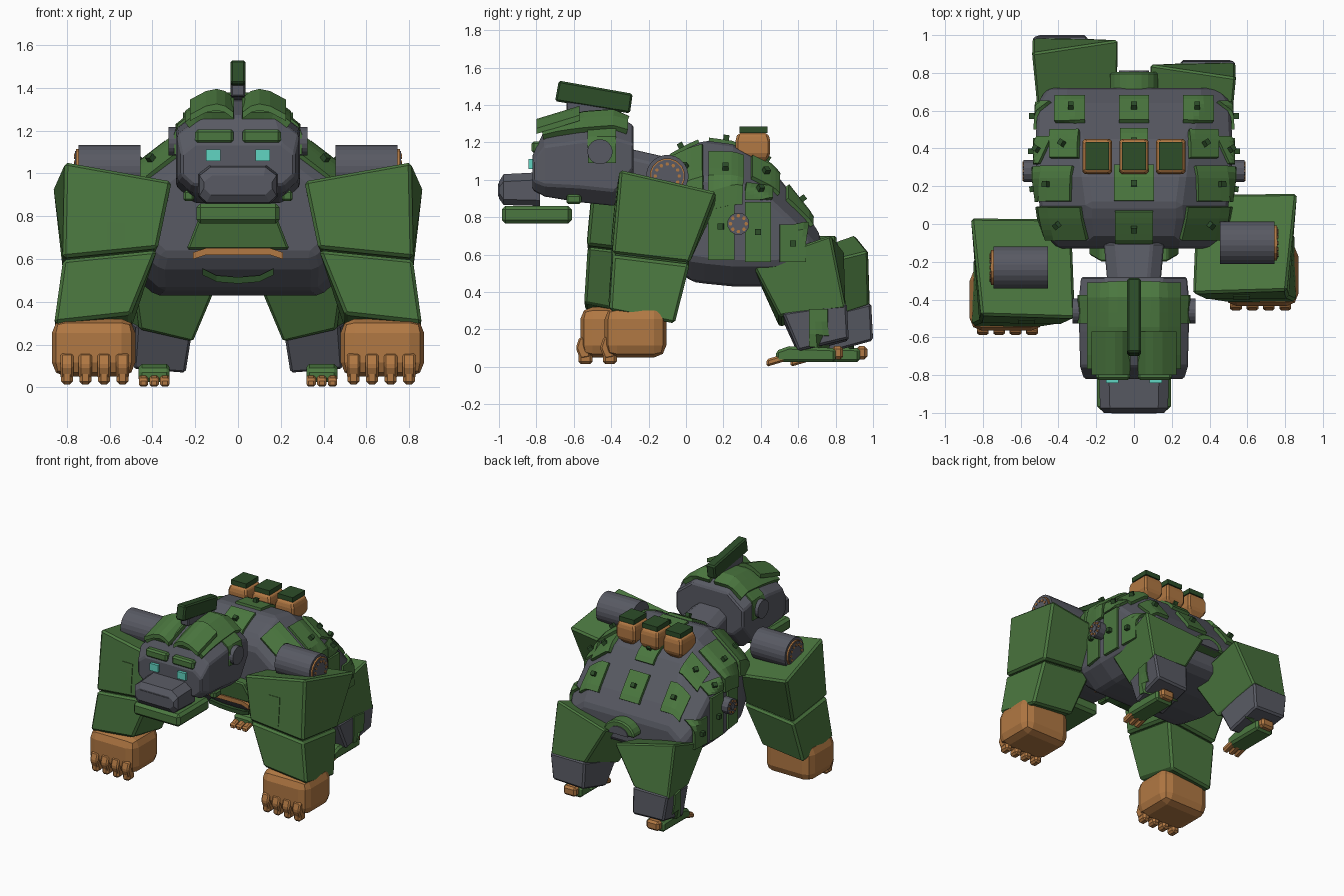
import bpy, bmesh, math
from mathutils import Vector, Matrix
from mathutils.bvhtree import BVHTree

if "Cube" in bpy.data.objects:
    bpy.data.objects.remove(bpy.data.objects["Cube"])


def mat(name, rgb):
    m = bpy.data.materials.new(name)
    m.diffuse_color = (*rgb, 1)
    m.use_nodes = True
    m.node_tree.nodes["Principled BSDF"].inputs["Base Color"].default_value = m.diffuse_color
    return m


GREEN = mat("armour green", (0.070, 0.185, 0.050))
DARK = mat("dark green", (0.026, 0.075, 0.022))
GREY = mat("steel grey", (0.098, 0.102, 0.125))
TAN = mat("bronze", (0.440, 0.188, 0.056))
TEAL = mat("eye teal", (0.120, 0.660, 0.540))


def finish(name, bm, m, bevel=0.0, segs=1):
    bmesh.ops.recalc_face_normals(bm, faces=bm.faces)
    me = bpy.data.meshes.new(name)
    bm.to_mesh(me)
    bm.free()
    me.materials.append(m)
    ob = bpy.data.objects.new(name, me)
    bpy.context.collection.objects.link(ob)
    if bevel:
        b = ob.modifiers.new("bevel", 'BEVEL')
        b.width, b.segments, b.limit_method = bevel, segs, 'ANGLE'
        b.angle_limit = math.radians(25)
    return ob


def loft(name, rings, m, bevel=0.0, segs=1):
    """Skin a closed solid through rings with equal point counts."""
    bm = bmesh.new()
    vs = [[bm.verts.new(p) for p in r] for r in rings]
    n = len(vs[0])
    for a, b in zip(vs, vs[1:]):
        for i in range(n):
            bm.faces.new((a[i], a[(i + 1) % n], b[(i + 1) % n], b[i]))
    bm.faces.new(vs[0][::-1])
    bm.faces.new(vs[-1])
    return finish(name, bm, m, bevel, segs)


def rect(x, y, z, k=0.0):
    return [(x[0] + k, y[0] + k, z), (x[1] - k, y[0] + k, z), (x[1] - k, y[1] - k, z), (x[0] + k, y[1] - k, z)]


def box(name, x, y, z, m, bevel=0.0, segs=1):
    return loft(name, [rect(x, y, z[0]), rect(x, y, z[1])], m, bevel, segs)


def rod(name, c, axis, r, length, m, n=20, bevel=0.0):
    bm = bmesh.new()
    bmesh.ops.create_cone(bm, cap_ends=True, segments=n, radius1=r, radius2=r, depth=length)
    rot = Vector(axis).to_track_quat('Z', 'Y').to_matrix().to_4x4()
    bm.transform(Matrix.Translation(c) @ rot @ Matrix.Rotation(math.pi / n, 4, 'Z'))
    return finish(name, bm, m, bevel)


def bolts(name, c, r, count, m):
    """Ring of small bolt heads facing along x."""
    a = [2 * math.pi * i / count for i in range(count)]
    return [rod(name, (c[0], c[1] + r * math.cos(t), c[2] + r * math.sin(t)), (1, 0, 0), .010, .012, m, 6)
            for t in a]


def octo(y, zb, zt, hw, cb, ct):
    """Chamfered cross-section in the xz plane."""
    half = [(hw - cb * 1.1, zb), (hw, zb + cb), (hw, zt - ct), (hw - ct * 1.3, zt)]
    return [(x, y, z) for x, z in half] + [(-x, y, z) for x, z in half[::-1]]


def tree_of(ob):
    bm = bmesh.new()
    bm.from_mesh(ob.data)
    bmesh.ops.triangulate(bm, faces=bm.faces)
    t = BVHTree.FromBMesh(bm)
    bm.free()
    return t


def patch(name, tree, c, d, size, m, thick=0.028, n=6, stud=False):
    """Armour plate draped on a surface, seen along -d."""
    d = Vector(d).normalized()
    u = Vector((0, 1, 0)).cross(d).normalized() if abs(d.y) < 0.9 else Vector((1, 0, 0))
    v = d.cross(u)
    bm = bmesh.new()
    g = []
    for i in range(n + 1):
        for j in range(n + 1):
            p = Vector(c) + u * (i / n - .5) * size[0] + v * (j / n - .5) * size[1]
            hit = tree.ray_cast(p + d, -d)[0] or tree.find_nearest(p)[0]
            g.append(bm.verts.new(hit - d * 0.01))
    for i in range(n):
        for j in range(n):
            k = i * (n + 1) + j
            bm.faces.new((g[k], g[k + n + 1], g[k + n + 2], g[k + 1]))
    top = g[len(g) // 2].co.copy()
    nor = tree.find_nearest(top)[1]
    for f in bm.faces:
        f.normal_update()
    me = bpy.data.meshes.new(name)
    bm.to_mesh(me)
    bm.free()
    me.materials.append(m)
    ob = bpy.data.objects.new(name, me)
    bpy.context.collection.objects.link(ob)
    s = ob.modifiers.new("thickness", 'SOLIDIFY')
    s.thickness, s.offset = thick, 1
    if stud:
        rod(name + "_stud", top + nor * (thick + 0.012), nor, 0.022, 0.03, DARK, 4)
    return ob


def mirror(obs, dy):
    """Opposite-side copies, stepped along y for the walking pose."""
    for ob in obs:
        c = ob.copy()
        c.data = ob.data.copy()
        c.data.transform(Matrix.Translation((0, dy, 0)) @ Matrix.Diagonal((-1, 1, 1, 1)))
        c.data.flip_normals()
        c.name = "left_" + ob.name
        bpy.context.collection.objects.link(c)


# Torso
torso = loft("torso", [
    octo(-0.13, 0.62, 1.04, 0.40, 0.05, 0.12), octo(-0.08, 0.55, 1.12, 0.45, 0.08, 0.17),
    octo(0.03, 0.455, 1.18, 0.49, 0.12, 0.19), octo(0.10, 0.445, 1.21, 0.50, 0.12, 0.20),
    octo(0.25, 0.43, 1.19, 0.52, 0.12, 0.20), octo(0.45, 0.43, 1.07, 0.52, 0.12, 0.18),
    octo(0.64, 0.46, 0.83, 0.51, 0.10, 0.12), octo(0.72, 0.50, 0.70, 0.46, 0.07, 0.08)], GREY, 0.02)
tt = tree_of(torso)

# Back and flank plates with studs
for s in (-1, 1):
    patch("rear_plate", tt, (s * .335, .595, .9), (0, 0, 1), (.15, .13), GREEN, stud=True)
    patch("mid_plate", tt, (s * .36, .415, 1), (0, 0, 1), (.15, .14), GREEN, stud=True)
    patch("fore_plate", tt, (s * .42, .21, 1), (s * .6, 0, 1), (.30, .18), GREEN, stud=True)
    patch("shoulder_plate", tt, (s * .365, .01, 1), (s * .5, 0, 1), (.32, .17), GREEN, stud=True)
    for y, z, h in ((.19, .75, .36), (.385, .72, .32), (.57, .66, .20)):
        patch("flank_plate", tt, (s * .5, y, z), (s, 0, 0), (h, .14), GREEN, .025, stud=True)
    patch("flank_plate_upper", tt, (s * .5, .385, .93), (s, 0, .3), (.08, .14), GREEN, .025, stud=True)
    # Flank gear
    rod("flank_gear", (s * .545, .28, .765), (1, 0, 0), .06, .08, GREY, 12)
    bolts("flank_bolt", (s * .585, .28, .765), .042, 8, TAN)
    rod("flank_gear_hub", (s * .585, .28, .765), (1, 0, 0), .022, .012, GREY, 12)
for y, w, l in ((.595, .16, .13), (.415, .15, .14), (.21, .21, .18), (-.01, .2, .17)):
    patch("spine_plate", tt, (0, y, 1), (0, 0, 1), (w, l), GREEN, stud=True)

# Rear hood
arc = [(math.cos(math.pi * i / 10), math.sin(math.pi * i / 10)) for i in range(11)]
loft("tail_hood", [[(.128 * a, y, .60 + .10 * b) for a, b in arc] for y in (.66, .805)], GREEN, .01)
loft("tail_core", [[(.08 * a, y, .60 + .06 * b) for a, b in arc] for y in (.70, .812)], GREY)

# Back canisters
for x in (-.195, 0, .195):
    xs, ys = (x - .078, x + .078), (.265, .45)
    loft("canister", [rect(xs, ys, 1.08, .04), rect(xs, ys, 1.13), rect(xs, ys, 1.22), rect(xs, ys, 1.25, .015)],
         TAN, .012)
    box("canister_cap", (x - .063, x + .063), (.285, .435), (1.25, 1.285), DARK)

# Chest collar, lip and belly seam
loft("chest_collar", [[(-.24, -.165, .645), (.24, -.165, .645), (.24, -.1, .645), (-.24, -.1, .645)],
                      [(-.18, -.20, .80), (.18, -.20, .80), (.18, -.1, .80), (-.18, -.1, .80)]], GREEN, .01)


def bar(name, pts, h, m):
    loft(name, [[(x, y, z - h), (x, y + .08, z - h), (x, y + .08, z + h), (x, y, z + h)]
                for x, y, z in pts], m)


bar("chest_lip", [(-.21, -.172, .615), (-.15, -.172, .635), (.15, -.172, .635), (.21, -.172, .615)], .016, TAN)
for s in (-1, 1):
    bar("belly_seam", [(0, -.07, .50), (s * .10, -.075, .508), (s * .165, -.11, .54)], .015, DARK)

# Neck and head
loft("neck", [octo(-.32, .93, 1.17, .14, .05, .05), octo(-.1, .88, 1.12, .16, .05, .05)], GREY, .01)
head = loft("head", [
    octo(-.82, .945, 1.13, .265, .05, .04), octo(-.755, .91, 1.27, .285, .06, .09),
    octo(-.57, .88, 1.335, .29, .08, .13), octo(-.38, .86, 1.35, .29, .08, .13),
    octo(-.28, .99, 1.29, .28, .08, .10)], GREY, .01)
ht = tree_of(head)
loft("snout", [octo(-1, .90, .99, .16, .03, .03), octo(-.975, .865, 1.03, .18, .03, .04),
               octo(-.78, .86, 1.04, .185, .03, .04)], GREY)
box("snout_panel", (-.12, .12), (-1.004, -.99), (.91, .98), GREY)
box("jaw", (-.195, .195), (-.985, -.61), (.765, .86), GREEN, .02)

# Helmet and crest
for s in (-1, 1):
    patch("helmet", ht, (s * .122, -.54, 1.3), (0, 0, 1), (.205, .44), GREEN, .04)
    loft("helmet_brow", [[(s * x, -.80, z), (s * x, -.57, z + .07), (s * x, -.57, z + .10), (s * x, -.80, z + .03)]
                         for x, z in ((.02, 1.255), (.06, 1.285), (.10, 1.295), (.15, 1.285), (.225, 1.245))],
         GREEN)
    patch("helmet_side", ht, (s * .27, -.45, 1.22), (s, 0, .25), (.26, .15), GREEN, .02)
    rod("ear", (s * .295, -.46, 1.15), (1, 0, 0), .067, .06, GREY)
    box("brow", (s * .11 - .09, s * .11 + .09), (-.825, -.72), (1.143, 1.205), GREEN, .012)
    box("eye", (s * .115 - .034, s * .115 + .034), (-.842, -.80), (1.058, 1.112), TEAL)
    box("jaw_hinge", (s * .23 - .025, s * .23 + .025), (-.64, -.56), (.87, .92), GREEN, .01)


def blade(name, prof, w, m, b):
    loft(name, [[(x, y, z) for y, z in prof] for x in (-w, w)], m, b)


blade("crest", [(-.70, 1.42), (-.30, 1.355), (-.285, 1.46), (-.68, 1.53)], .036, DARK, .01)
blade("crest_base", [(-.64, 1.36), (-.36, 1.33), (-.36, 1.385), (-.64, 1.42)], .032, GREY, .006)

# Right arm
arm = []
top = [(.31, -.37, .965), (.81, -.355, 1.055), (.865, .165, .935), (.33, .16, .86)]
mid = [(.375, -.40, .65), (.82, -.395, .605), (.82, .02, .555), (.40, .02, .60)]
low = [(.50, -.415, .34), (.86, -.41, .30), (.85, -.06, .23), (.50, -.06, .27)]
upper = loft("upper_arm", [mid, top], GREEN, .015)
arm.append(upper)
arm.append(loft("forearm", [low, [(x * .99 + .006, y * .99, z - .008) for x, y, z in mid]], GREEN, .015))
arm.append(patch("upper_arm_panel", tree_of(upper), (.57, -.4, .77), (0, -1, 0), (.09, .21), GREEN, .015, 2))
arm.append(box("hand", (.48, .87), (-.435, -.105), (.05, .32), TAN, .065, 2))
for x in (.54, .627, .714, .80):
    prof = [(-.38, .05), (-.435, .04), (-.46, .10), (-.44, .16), (-.38, .15)]
    arm.append(loft("finger", [[(x + a, y, z) for y, z in prof] for a in (-.031, .031)], TAN, .01))
    arm.append(box("fingertip", (x - .028, x + .028), (-.445, -.37), (.014, .075), TAN, .014))
arm.append(rod("shoulder_drum", (.60, -.10, 1.02), (1, 0, 0), .113, .29, GREY, 24))
arm.append(rod("shoulder_ring", (.748, -.10, 1.02), (1, 0, 0), .095, .018, TAN, 16))
arm.append(rod("shoulder_plate_disc", (.752, -.10, 1.02), (1, 0, 0), .087, .018, GREY, 16))
arm += bolts("shoulder_bolt", (.760, -.10, 1.02), .064, 12, TAN)
mirror(arm, -.13)

# Right hind leg
leg = []
knee = [(.21, .50, .21), (.46, .50, .27), (.54, .855, .31), (.25, .85, .33)]
leg.append(loft("thigh", [knee, [(.09, .37, .50), (.50, .35, .555), (.54, .775, .705), (.08, .845, .62)]],
                GREEN, .012))
shank = loft("shank", [[(.245, .60, .065), (.49, .60, .085), (.51, .87, .15), (.25, .87, .14)],
                       [(.215, .515, .25), (.475, .515, .29), (.54, .86, .34), (.245, .86, .34)]], GREY, .012)
leg.append(shank)
leg.append(patch("shank_stripe", tree_of(shank), (.5, .71, .21), (1, 0, 0), (.2, .10), GREEN, .018, 3))
leg.append(loft("foot", [[(.32, y, .025), (.465, y, .025), (.465, y, z), (.32, y, z)]
                         for y, z in ((.48, .085), (.55, .11), (.80, .10))], GREEN, .015))
leg.append(box("heel", (.34, .445), (.78, .84), (.04, .11), TAN, .015))
for x in (.342, .392, .442):
    leg.append(loft("toe", [[(x - .022, y, z), (x + .022, y, z), (x + .022, y, z + .04), (x - .022, y, z + .04)]
                            for y, z in ((.43, 0), (.53, .03))], TAN, .01))
mirror(leg, .13)
